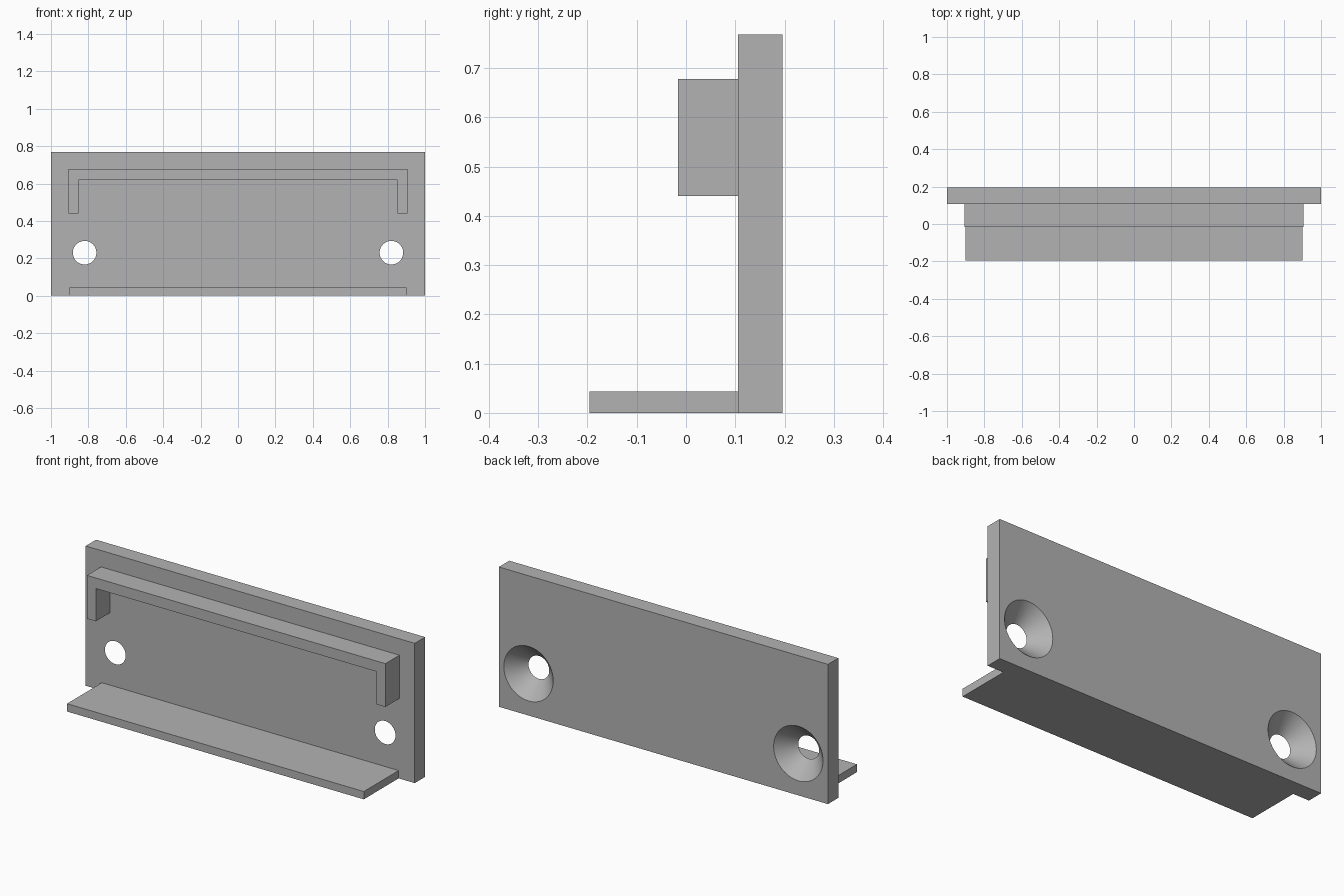
import bpy
import bmesh
import math

if "Cube" in bpy.data.objects:
    bpy.data.objects.remove(bpy.data.objects["Cube"], do_unlink=True)

grey = bpy.data.materials.new("plain_grey")
grey.use_nodes = True
colour = (0.45, 0.45, 0.45, 1)
grey.diffuse_color = colour
grey.node_tree.nodes["Principled BSDF"].inputs["Base Color"].default_value = colour

BACK, FACE = 0.196, 0.106   # rear and front planes of the plate
HOLE_X, HOLE_Z = 0.82, 0.23
HOLE_R, SINK_R = 0.063, 0.15


def extrude_profile(name, points, y0, y1):
    """Solid made by sweeping an x-z outline from y0 back to y1."""
    bm = bmesh.new()
    face = bm.faces.new([bm.verts.new((x, y0, z)) for x, z in points])
    swept = bmesh.ops.extrude_face_region(bm, geom=[face])["geom"]
    verts = [v for v in swept if isinstance(v, bmesh.types.BMVert)]
    bmesh.ops.translate(bm, verts=verts, vec=(0, y1 - y0, 0))
    bmesh.ops.recalc_face_normals(bm, faces=bm.faces)
    mesh = bpy.data.meshes.new(name)
    bm.to_mesh(mesh)
    bm.free()
    mesh.materials.append(grey)
    obj = bpy.data.objects.new(name, mesh)
    bpy.context.collection.objects.link(obj)
    return obj


def rectangle(half, z0, z1):
    return [(-half, z0), (half, z0), (half, z1), (-half, z1)]


# Back plate
plate = extrude_profile("back_plate", rectangle(1, 0, 0.768), FACE, BACK)

# Countersunk screw holes, widening towards the back
extra = 0.01
slope = (SINK_R - HOLE_R) / (BACK - FACE)
for side in (-1, 1):
    bpy.ops.mesh.primitive_cone_add(
        vertices=64, radius1=HOLE_R - slope * extra, radius2=SINK_R + slope * extra,
        depth=BACK - FACE + 2 * extra,
        location=(side * HOLE_X, (BACK + FACE) / 2, HOLE_Z),
        rotation=(-math.pi / 2, 0, 0))
    cutter = bpy.context.object
    cutter.name = "hole_cutter"
    cutter.hide_render = True
    cutter.data.materials.append(grey)
    cut = plate.modifiers.new("screw_hole", "BOOLEAN")
    cut.operation = "DIFFERENCE"
    cut.solver = "EXACT"
    cut.object = cutter
    bpy.context.view_layer.objects.active = plate
    bpy.ops.object.modifier_apply(modifier=cut.name)
    bpy.data.objects.remove(cutter, do_unlink=True)

bpy.ops.object.select_all(action="DESELECT")
plate.select_set(True)
bpy.context.view_layer.objects.active = plate
bpy.ops.object.shade_smooth_by_angle(angle=math.radians(30))

# Upper rail: a bar with a short leg at each end
half_outline = [(0.907, 0.678), (0.907, 0.44), (0.853, 0.44), (0.853, 0.62)]
outline = half_outline + [(-x, z) for x, z in reversed(half_outline)]
extrude_profile("upper_rail", outline, -0.016, FACE)

# Bottom shelf
extrude_profile("bottom_shelf", rectangle(0.902, 0, 0.043), -0.196, FACE)
